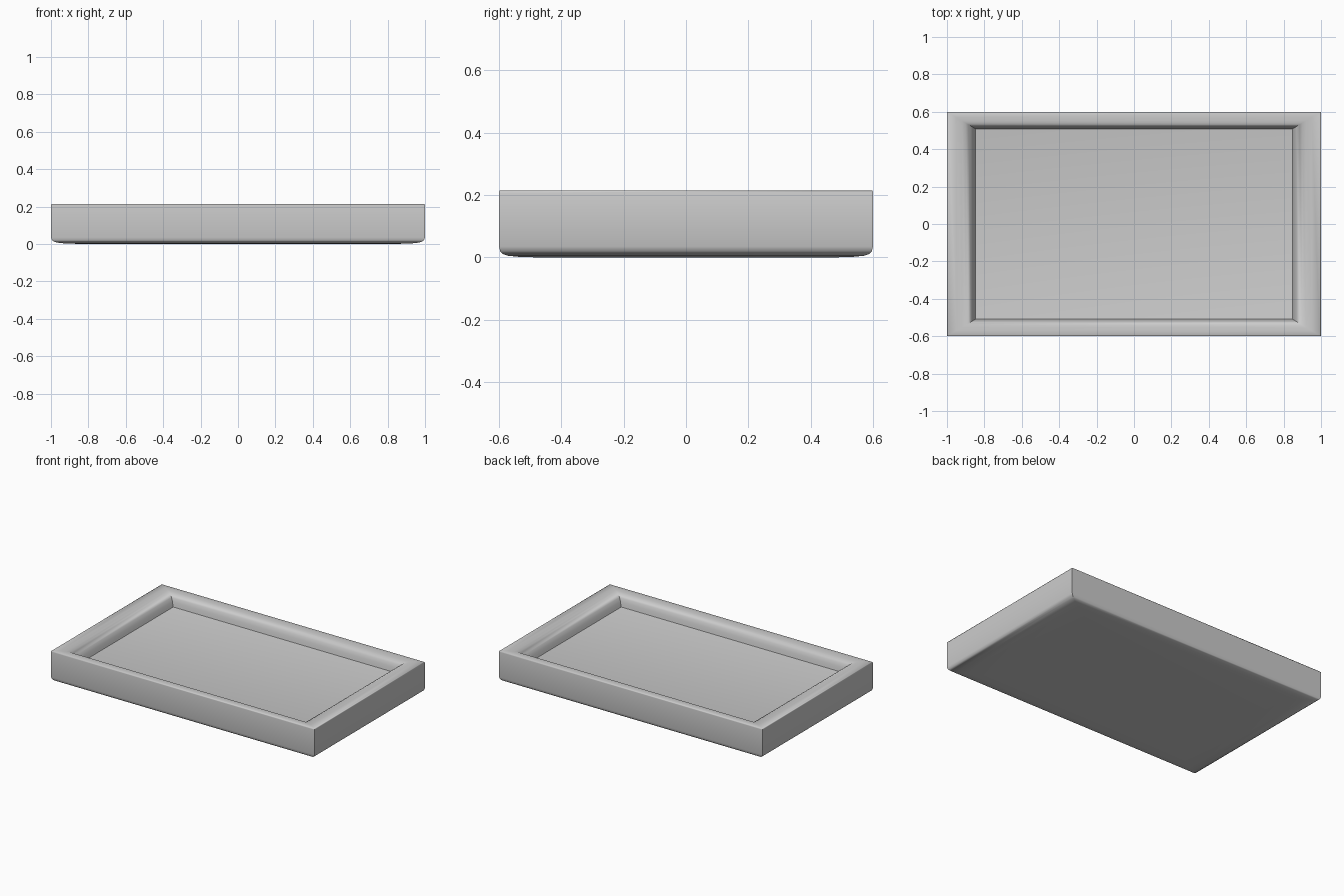
import bpy, bmesh, math

cube = bpy.data.objects.get("Cube")
if cube:
    bpy.data.objects.remove(cube, do_unlink=True)

HALF_X, HALF_Y = 1.0, 0.6

# One plain grey for the whole tray
grey = bpy.data.materials.new("plain_grey")
grey.use_nodes = True
colour = (0.6, 0.6, 0.6, 1)
grey.diffuse_color = colour
grey.node_tree.nodes["Principled BSDF"].inputs["Base Color"].default_value = colour

# Tray section as (scale from centre, height): underside, wall, rim, inner slope, floor
section = [
    (0.80, 0.0), (0.90, 0.002), (0.95, 0.005), (0.98, 0.011), (0.994, 0.02), (1.0, 0.035),
    (1.0, 0.207), (0.998, 0.213), (0.993, 0.215),
    (0.95, 0.215), (0.92, 0.213), (0.90, 0.209), (0.885, 0.201),
    (0.87, 0.186), (0.858, 0.163), (0.852, 0.143), (0.848, 0.132), (0.835, 0.13),
]
corners = [(-1, -1), (1, -1), (1, 1), (-1, 1)]

bm = bmesh.new()
rings = [[bm.verts.new((cx * HALF_X * s, cy * HALF_Y * s, z)) for cx, cy in corners]
         for s, z in section]
for low, high in zip(rings, rings[1:]):
    for i in range(4):
        j = (i + 1) % 4
        bm.faces.new((low[i], low[j], high[j], high[i]))
bm.faces.new(rings[0][::-1])
bm.faces.new(rings[-1])
bmesh.ops.recalc_face_normals(bm, faces=bm.faces)

mesh = bpy.data.meshes.new("tray")
bm.to_mesh(mesh)
bm.free()
mesh.materials.append(grey)
tray = bpy.data.objects.new("tray", mesh)
bpy.context.collection.objects.link(tray)

# Smooth along the section, sharp at the mitred corners
bpy.ops.object.select_all(action='DESELECT')
tray.select_set(True)
bpy.context.view_layer.objects.active = tray
bpy.ops.object.shade_smooth_by_angle(angle=math.radians(50))
